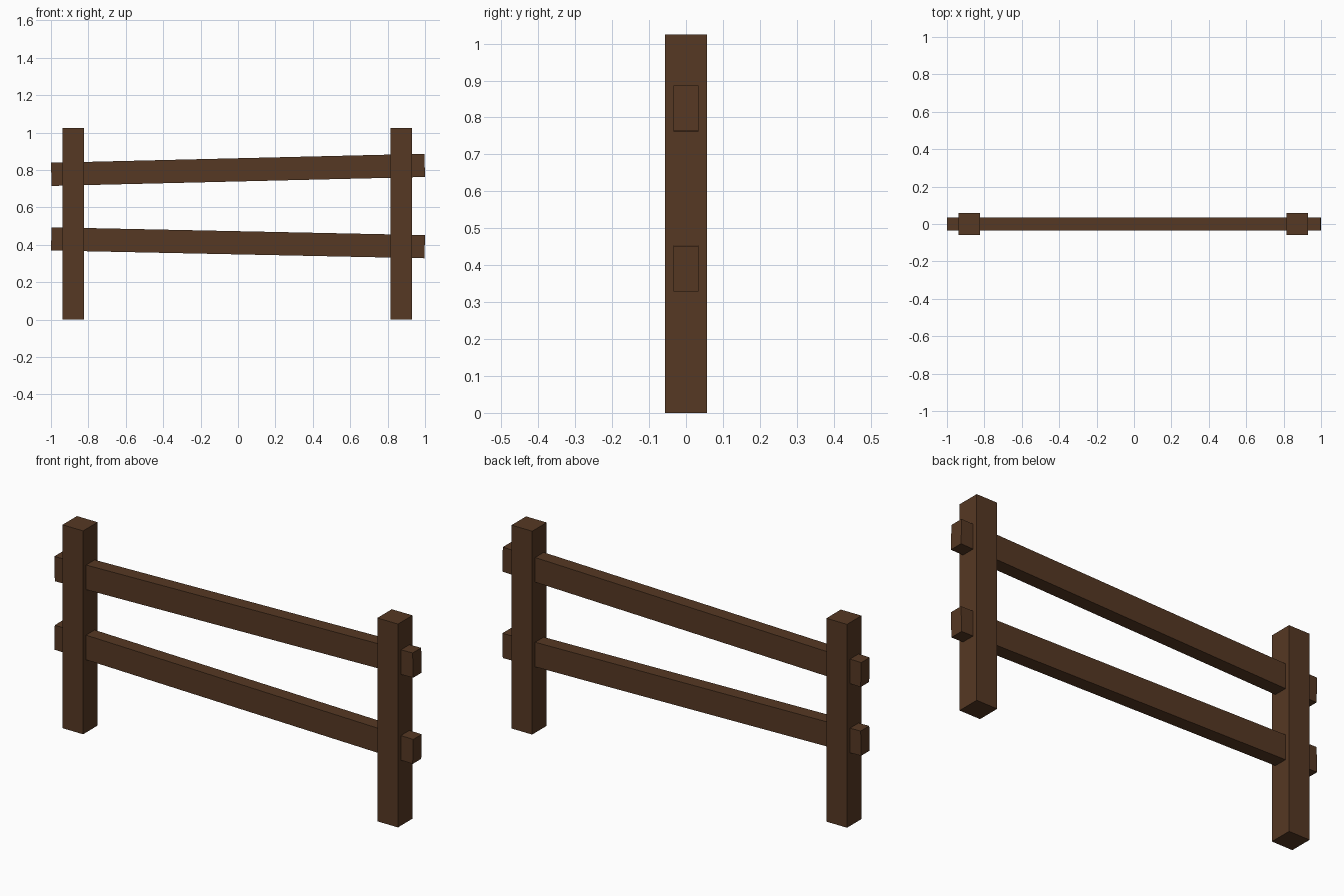
import bpy

if "Cube" in bpy.data.objects:
    bpy.data.objects.remove(bpy.data.objects["Cube"])

wood = bpy.data.materials.new("dark_brown_wood")
wood.diffuse_color = (0.093, 0.040, 0.017, 1.0)
wood.use_nodes = True
wood.node_tree.nodes["Principled BSDF"].inputs["Base Color"].default_value = wood.diffuse_color


def box(name, size, center, tilt=0.0):
    """Box of the given size, tilted about the y axis (positive raises its right end)."""
    bpy.ops.mesh.primitive_cube_add(size=1, location=center)
    ob = bpy.context.object
    ob.name = name
    ob.scale = size
    ob.rotation_euler = (0, -tilt, 0)
    ob.data.materials.append(wood)
    return ob


# Upright square posts
POST_W, POST_H = 0.115, 1.024
for name, x in (("left_post", -0.88), ("right_post", 0.874)):
    box(name, (POST_W, POST_W, POST_H), (x, 0, POST_H / 2))

# Slightly crooked rails passing through both posts
for name, z, tilt in (("upper_rail", 0.801, 0.0240), ("lower_rail", 0.411, -0.0208)):
    box(name, (1.997, 0.068, 0.124), (0, 0, z), tilt)
